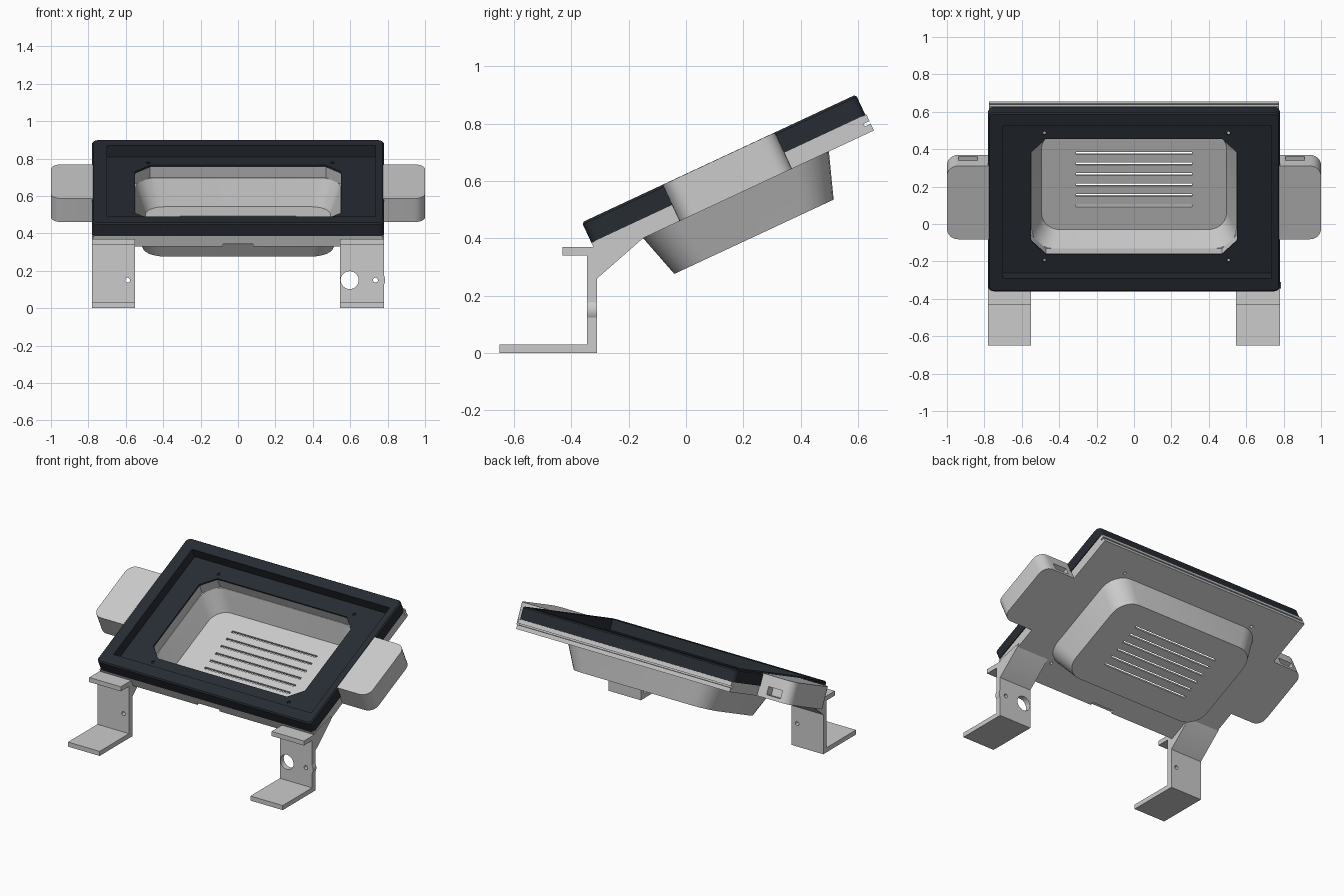
import bpy, bmesh
from math import cos, sin, pi, radians
from mathutils import Matrix, Vector

if "Cube" in bpy.data.objects:
    bpy.data.objects.remove(bpy.data.objects["Cube"])

# Tilted panel space: x across, y up the slope, z along the panel normal
TILT = Matrix.Translation((0, -0.33, 0.385)) @ Matrix.Rotation(radians(25), 4, 'X')
FLAT = Matrix.Identity(4)

dark = bpy.data.materials.new("dark_plastic")
dark.diffuse_color = (0.02, 0.025, 0.033, 1)
dark.use_nodes = True
dark.node_tree.nodes["Principled BSDF"].inputs["Base Color"].default_value = dark.diffuse_color


def rrect(x0, x1, y0, y1, r, z, n=6):
    """Rounded rectangle ring; n=1 gives chamfered corners."""
    pts = []
    for cx, cy, a in ((x1 - r, y1 - r, 0), (x0 + r, y1 - r, 1), (x0 + r, y0 + r, 2), (x1 - r, y0 + r, 3)):
        for i in range(n + 1):
            t = (a + i / n) * pi / 2
            pts.append((cx + r * cos(t), cy + r * sin(t), z))
    return pts


def loft(name, rings, matrix=TILT, mat=None):
    """Closed solid through a stack of rings."""
    bm = bmesh.new()
    loops = [[bm.verts.new(matrix @ Vector(p)) for p in ring] for ring in rings]
    n = len(loops[0])
    for a, b in zip(loops, loops[1:]):
        for i in range(n):
            j = (i + 1) % n
            bm.faces.new((a[i], a[j], b[j], b[i]))
    bm.faces.new(loops[0][::-1])
    bm.faces.new(loops[-1])
    bmesh.ops.recalc_face_normals(bm, faces=bm.faces)
    me = bpy.data.meshes.new(name)
    bm.to_mesh(me)
    bm.free()
    ob = bpy.data.objects.new(name, me)
    bpy.context.collection.objects.link(ob)
    if mat:
        me.materials.append(mat)
    return ob


def box(name, x0, x1, y0, y1, z0, z1, matrix=TILT):
    ring = lambda z: [(x0, y0, z), (x1, y0, z), (x1, y1, z), (x0, y1, z)]
    return loft(name, [ring(z0), ring(z1)], matrix)


def disc(name, x, y, r, z0, z1, matrix=TILT, n=24):
    ring = lambda z: [(x + r * cos(2 * pi * i / n), y + r * sin(2 * pi * i / n), z) for i in range(n)]
    return loft(name, [ring(z0), ring(z1)], matrix)


def select(ob):
    bpy.ops.object.select_all(action='DESELECT')
    ob.select_set(True)
    bpy.context.view_layer.objects.active = ob


def combine(ob, others, op='DIFFERENCE'):
    for c in others:
        m = ob.modifiers.new("bool", 'BOOLEAN')
        m.operation, m.object, m.solver = op, c, 'EXACT'
        select(ob)
        bpy.ops.object.modifier_apply(modifier=m.name)
        bpy.data.objects.remove(c)


def opening():
    return loft("cut", [rrect(-0.55, 0.55, 0.19, 0.872, 0.08, z, 1) for z in (-0.1, 0.1)])


def screw_holes():
    return [disc("cut", x, y, 0.01, -0.1, 0.1, n=12) for x in (-0.48, 0.505) for y in (0.155, 0.905)]


parts = []

# Dark bezel with recessed screen bed
bezel = loft("bezel", [rrect(-0.78, 0.78, 0, 1.054, 0.03, 0),
                       rrect(-0.78, 0.78, 0, 1.054, 0.03, 0.07),
                       rrect(-0.773, 0.773, 0.007, 1.047, 0.025, 0.078)], mat=dark)
combine(bezel, [box("cut", -0.70, 0.735, 0.08, 0.978, 0.012, 0.1), opening()] + screw_holes())
parts.append(bezel)

# Grey back plate, grooved along its rear edge
plate = box("back_plate", -0.775, 0.775, 0.0, 1.058, -0.062, 0)
combine(plate, [opening(), box("cut", -1, 1, 1.035, 1.1, -0.036, -0.026),
                box("cut", -0.08, 0.08, -0.1, 0.02, -0.1, -0.045)] + screw_holes())
parts.append(plate)

# Tapered rear housing with vent slots
housing = loft("rear_housing", [rrect(-0.57, 0.57, 0.17, 0.885, 0.13, -0.0615),
                                rrect(-0.51, 0.51, 0.216, 0.829, 0.12, -0.221)])
hollow = loft("cut", [rrect(-0.552, 0.552, 0.187, 0.875, 0.12, -0.05),
                      rrect(-0.495, 0.495, 0.235, 0.812, 0.10, -0.205)])
vents = [box("cut", -0.31, 0.31, 0.376 + 0.0618 * i - 0.007, 0.376 + 0.0618 * i + 0.007, -0.3, -0.15)
         for i in range(6)]
combine(housing, [hollow] + vents)
parts.append(housing)

# Side grips with a slot in the rear end
for side, x0, x1, slot in (("left", -1.0, -0.775, -0.888), ("right", 0.775, 1.0, 0.861)):
    r = 0.06
    full = rrect(x0, x1, 0.31, 0.743, r, 0)
    inner = -0.775 if x0 < 0 else 0.775   # square off the edge against the panel
    ring = []
    for i, (x, y, z) in enumerate(full):
        if abs(x - inner) < r + 1e-4:
            y = 0.743 if y > 0.5 else 0.31
        ring.append((x, y, z))
    grip = loft(side + "_grip", [[(x, y, z) for x, y, _ in ring] for z in (-0.062, 0.0775)])
    combine(grip, [box("cut", slot - 0.05, slot + 0.05, 0.69, 0.8, -0.04, 0.01)])
    parts.append(grip)

# Bracket legs: foot, upright, shelf and strut in one profile
PROFILE = [(-0.65, 0), (-0.31, 0), (-0.31, 0.26), (-0.15, 0.40), (-0.14, 0.42), (-0.305, 0.382),
           (-0.315, 0.37), (-0.43, 0.37), (-0.43, 0.34), (-0.345, 0.34), (-0.345, 0.03), (-0.65, 0.03)]
UPRIGHT = Matrix.Rotation(radians(90), 4, 'X')   # local (x, z, -y)
for side, x0, x1, holes in (("left", -0.78, -0.55, [(-0.59, 0.013)]),
                            ("right", 0.545, 0.78, [(0.597, 0.048), (0.735, 0.013)])):
    leg = loft(side + "_leg", [[(x, y, z) for y, z in PROFILE] for x in (x0, x1)], FLAT)
    if side == "right":
        combine(leg, [disc("boss", 0.735, 0.15, 0.052, 0.3105, 0.3445, UPRIGHT)], 'UNION')
    combine(leg, [disc("cut", x, 0.15, r, 0.25, 0.4, UPRIGHT) for x, r in holes])
    parts.append(leg)

for ob in parts:
    select(ob)
    bpy.ops.object.shade_smooth_by_angle(angle=radians(30))
